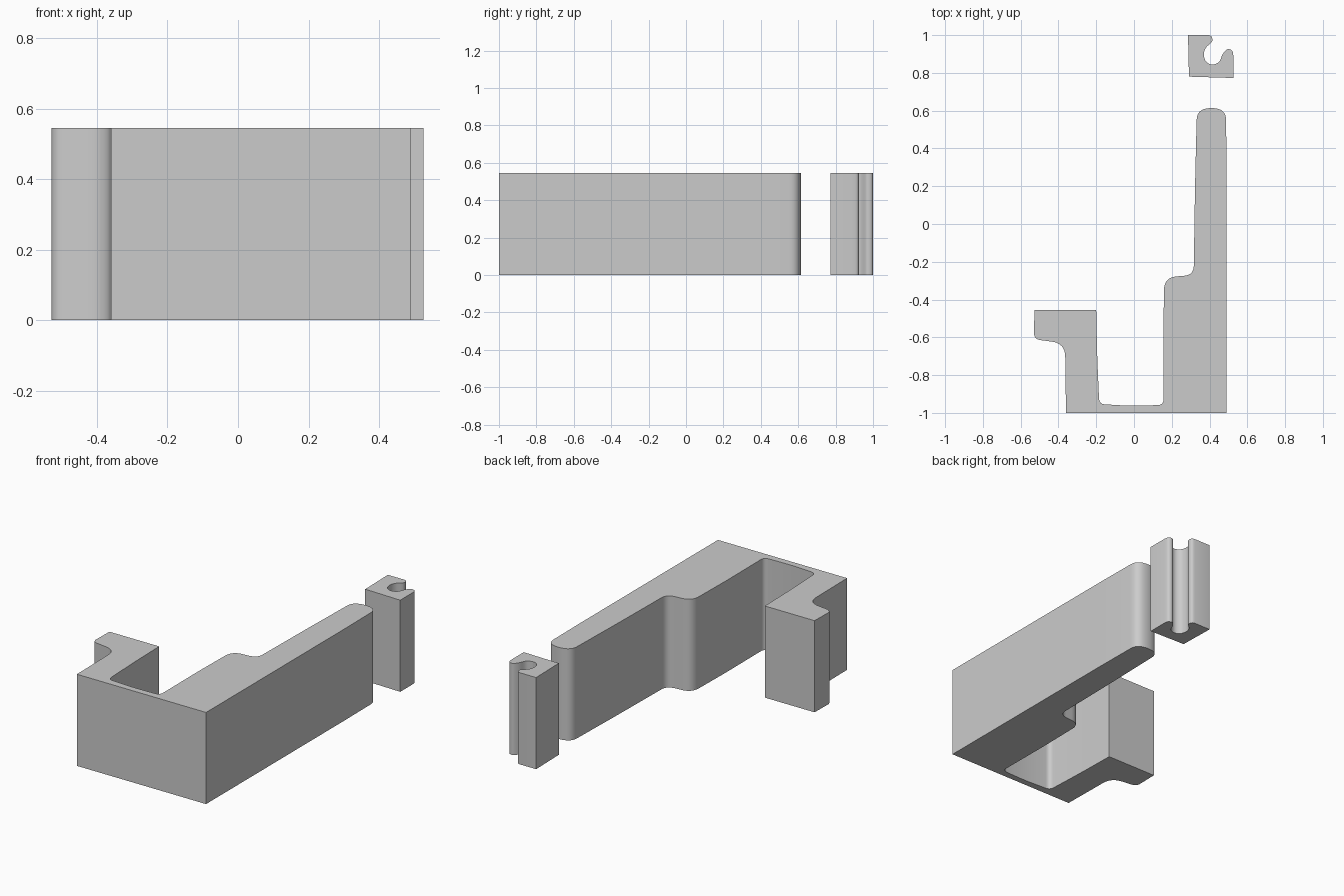
import bpy, bmesh
from mathutils import Vector

if "Cube" in bpy.data.objects:
    bpy.data.objects.remove(bpy.data.objects["Cube"])

HEIGHT = 0.545


def rounded(corners, steps=8):
    """Outline from (x, y, cut length) corners, each rounded by a quadratic curve."""
    out = []
    n = len(corners)
    for i, (x, y, r) in enumerate(corners):
        p = Vector((x, y))
        if r == 0:
            out.append(p)
            continue
        a = p + (Vector(corners[i - 1][:2]) - p).normalized() * r
        b = p + (Vector(corners[(i + 1) % n][:2]) - p).normalized() * r
        for k in range(steps + 1):
            t = k / steps
            out.append(a * (1 - t) ** 2 + p * 2 * t * (1 - t) + b * t * t)
    return out


def spline(points, steps=5):
    """Smooth open curve through the points."""
    pts = [Vector(p) for p in points]
    pts = [pts[0]] + pts + [pts[-1]]
    out = []
    for i in range(1, len(pts) - 2):
        a, b, c, d = pts[i - 1:i + 3]
        for k in range(steps):
            t = k / steps
            out.append(0.5 * (2 * b + (c - a) * t + (2 * a - 5 * b + 4 * c - d) * t ** 2
                              + (3 * b - a - 3 * c + d) * t ** 3))
    return out + [pts[-1]]


def extrude(name, outline):
    bm = bmesh.new()
    low = [bm.verts.new((p.x, p.y, 0)) for p in outline]
    high = [bm.verts.new((p.x, p.y, HEIGHT)) for p in outline]
    bm.faces.new(low)
    bm.faces.new(high)
    for i in range(len(low)):
        bm.faces.new((low[i - 1], low[i], high[i], high[i - 1]))
    bmesh.ops.recalc_face_normals(bm, faces=bm.faces)
    mesh = bpy.data.meshes.new(name)
    bm.to_mesh(mesh)
    bm.free()
    obj = bpy.data.objects.new(name, mesh)
    bpy.context.collection.objects.link(obj)
    bpy.ops.object.select_all(action='DESELECT')
    obj.select_set(True)
    bpy.context.view_layer.objects.active = obj
    bpy.ops.object.shade_smooth_by_angle()
    return obj


# Main bracket: long stepped arm, thin base and short lipped arm
extrude("bracket", rounded([
    (-0.36, -1.0, 0), (0.49, -1.0, 0), (0.49, 0.3, 0),
    (0.487, 0.605, 0.055), (0.41, 0.615, 0.02), (0.333, 0.605, 0.055),
    (0.323, 0.2, 0.15), (0.316, -0.27, 0.05), (0.16, -0.283, 0.065),
    (0.155, -0.6, 0), (0.157, -0.957, 0.03), (0.0, -0.964, 0.08),
    (-0.184, -0.953, 0.03), (-0.195, -0.7, 0.08), (-0.20, -0.455, 0),
    (-0.527, -0.455, 0), (-0.53, -0.61, 0.035), (-0.365, -0.632, 0.07)]))

# Catch: small block with a hooked notch
catch = spline([(0.395, 1.0), (0.411, 0.992), (0.413, 0.965), (0.382, 0.935),
                (0.37, 0.9), (0.38, 0.862), (0.412, 0.844), (0.45, 0.858),
                (0.47, 0.9), (0.495, 0.925), (0.52, 0.917), (0.526, 0.89)])
extrude("catch", catch + [Vector(p) for p in ((0.526, 0.773), (0.291, 0.78), (0.286, 1.0))])
